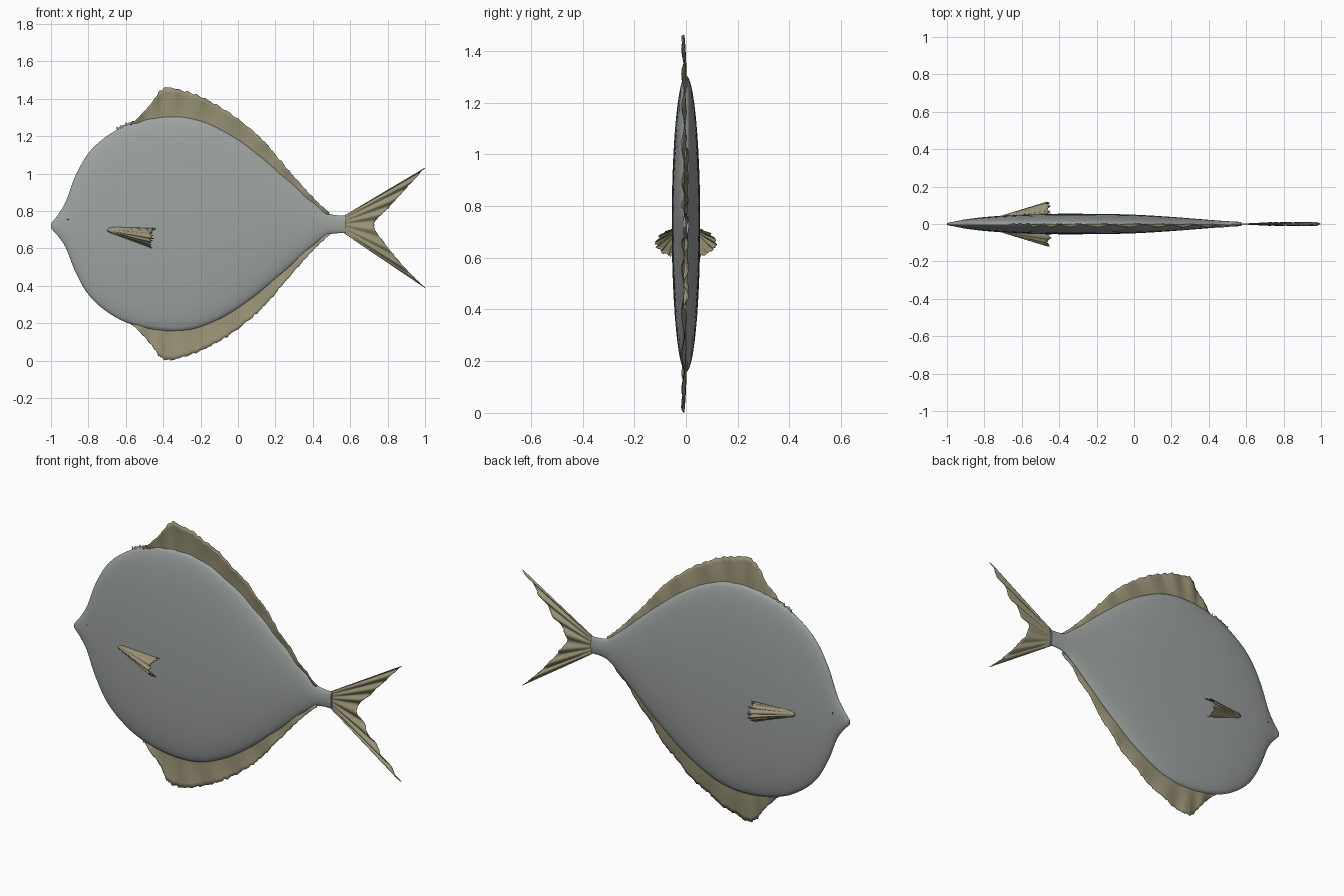
import bpy
import bmesh
import math
import random
from mathutils import Vector

random.seed(4)
MID = 0.731  # height of the body's centre line

if "Cube" in bpy.data.objects:
    bpy.data.objects.remove(bpy.data.objects["Cube"])


def material(name, colour):
    mat = bpy.data.materials.new(name)
    mat.use_nodes = True
    mat.diffuse_color = (*colour, 1)
    bsdf = mat.node_tree.nodes["Principled BSDF"]
    bsdf.inputs["Base Color"].default_value = (*colour, 1)
    bsdf.inputs["Roughness"].default_value = 0.7
    return mat


BODY = material("silver grey", (0.34, 0.37, 0.355))
FIN = material("olive tan", (0.32, 0.29, 0.18))
EYE = material("dark eye", (0.05, 0.05, 0.05))


def spline(points, count):
    """Evenly sampled Catmull-Rom curve through the points."""
    pts = [Vector(p) for p in points]
    last = len(pts) - 1
    result = []
    for k in range(count + 1):
        u = k / count * last
        i = min(int(u), last - 1)
        t = u - i
        a, b, c, d = (pts[max(0, min(last, i + j))] for j in (-1, 0, 1, 2))
        result.append(0.5 * (2 * b + (c - a) * t + (2 * a - 5 * b + 4 * c - d) * t * t
                             + (3 * b - a - 3 * c + d) * t ** 3))
    return result


def finish(name, bm, mat, angle=60):
    bmesh.ops.recalc_face_normals(bm, faces=bm.faces[:])
    mesh = bpy.data.meshes.new(name)
    bm.to_mesh(mesh)
    bm.free()
    mesh.materials.append(mat)
    obj = bpy.data.objects.new(name, mesh)
    bpy.context.collection.objects.link(obj)
    bpy.ops.object.select_all(action="DESELECT")
    obj.select_set(True)
    bpy.context.view_layer.objects.active = obj
    bpy.ops.object.shade_smooth_by_angle(angle=math.radians(angle))
    return obj


def join_rows(bm, rows, closed=False):
    for a, b in zip(rows, rows[1:]):
        n = len(a)
        for i in range(n if closed else n - 1):
            j = (i + 1) % n
            bm.faces.new((a[i], a[j], b[j], b[i]))


def fin(name, base, edge, columns, rays, ripple, lean=0.0, tooth=0.03, rows=8):
    """Thin rippled sheet between a root curve and a ragged outer edge."""
    bm = bmesh.new()
    grid = []
    roots, tips = spline(base, columns), spline(edge, columns)
    for k, (root, tip) in enumerate(zip(roots, tips)):
        s = k / columns
        inner = 0 < k < columns
        reach = 1 - tooth * (0.5 * (k % 4) / 3 + 0.5 * random.random()) * inner
        column = []
        for r in range(rows + 1):
            v = r / rows
            p = root.lerp(tip, v * reach)
            p.y += ripple * v * math.sin(math.tau * rays * s) + lean * v * v
            column.append(bm.verts.new(p))
        grid.append(column)
    join_rows(bm, grid)
    obj = finish(name, bm, FIN)
    solid = obj.modifiers.new("thickness", "SOLIDIFY")
    solid.thickness = 0.003
    solid.offset = 0
    return obj


# Flat oval body: x, half height, half thickness, centre height
sections = [(-1, .012, .004, .72), (-.985, .03, .009, .721), (-.96, .06, .013, .723),
            (-.92, .125, .021, .727), (-.87, .255, .029, MID), (-.8, .378, .037, MID),
            (-.7, .47, .045, MID), (-.57, .537, .052, MID), (-.38, .573, .055, MID),
            (-.2, .552, .054, MID), (0, .452, .05, MID), (.2, .295, .038, MID),
            (.38, .135, .024, MID), (.47, .064, .017, .73), (.52, .049, .014, .729),
            (.575, .047, .011, .728)]
SIDES = 48
bm = bmesh.new()
rings = []
for x, high, thick, z in spline(sections, 75):
    rings.append([bm.verts.new((x, thick * math.sin(math.tau * i / SIDES),
                                z + high * math.cos(math.tau * i / SIDES)))
                  for i in range(SIDES)])
join_rows(bm, rings, closed=True)
bm.faces.new(rings[0])
bm.faces.new(rings[-1])
finish("body", bm, BODY)

# Dorsal fin, and the anal fin mirrored below the centre line
ridge = [(-.6, 1.2), (-.52, 1.24), (-.46, 1.25), (-.4, 1.25), (-.33, 1.25), (-.25, 1.24),
         (-.14, 1.2), (0, 1.13), (.1, 1.05), (.2, .97), (.3, .88), (.4, .8), (.47, .76)]
crest = [(-.57, 1.27), (-.535, 1.3), (-.465, 1.38), (-.4, 1.462), (-.31, 1.456), (-.2, 1.417),
         (-.07, 1.347), (.06, 1.25), (.16, 1.155), (.26, 1.035), (.36, .92), (.43, .845),
         (.49, .79)]


def upright(points, flip=False):
    return [(x, 0, 2 * MID - z if flip else z) for x, z in points]


fin("dorsal_fin", upright(ridge), upright(crest), 110, 9, .005, -.012, .07)
fin("anal_fin", upright(ridge, True), upright(crest, True), 110, 8, .005, -.012, .07)

# Low ragged spines just ahead of the dorsal fin
fin("nape_spines", upright([(-.64, 1.2), (-.6, 1.22), (-.54, 1.24)]),
    upright([(-.65, 1.25), (-.6, 1.275), (-.54, 1.29)]), 16, 3, .003, 0, .3, 3)

# Forked tail fin
stem = [(.565, .773), (.565, .75), (.565, .728), (.565, .706), (.565, .683)]
fork = [(1, 1.03), (.91, .93), (.81, .82), (.73, .725), (.8, .61), (.9, .49), (1, .39)]
fin("tail_fin", upright(stem), upright(fork), 72, 7, .009, 0, .035, 12)

# Cupped side fins
for side, label in ((1, "left"), (-1, "right")):
    root = [(-.66, .045, .715), (-.69, .046, .708), (-.7, .046, .698),
            (-.69, .046, .688), (-.66, .045, .676)]
    tip = [(-.44, .056, .708), (-.442, .098, .69), (-.446, .12, .652),
           (-.455, .098, .622), (-.46, .058, .602)]
    fin(label + "_side_fin", [(x, y * side, z) for x, y, z in root],
        [(x, y * side, z) for x, y, z in tip], 40, 6, .005, 0, .12, 10)

    # Tiny eye on the head
    bm = bmesh.new()
    bmesh.ops.create_uvsphere(bm, u_segments=12, v_segments=8, radius=.004)
    bmesh.ops.translate(bm, verts=bm.verts[:], vec=(-.91, .0205 * side, .755))
    finish(label + "_eye", bm, EYE)
